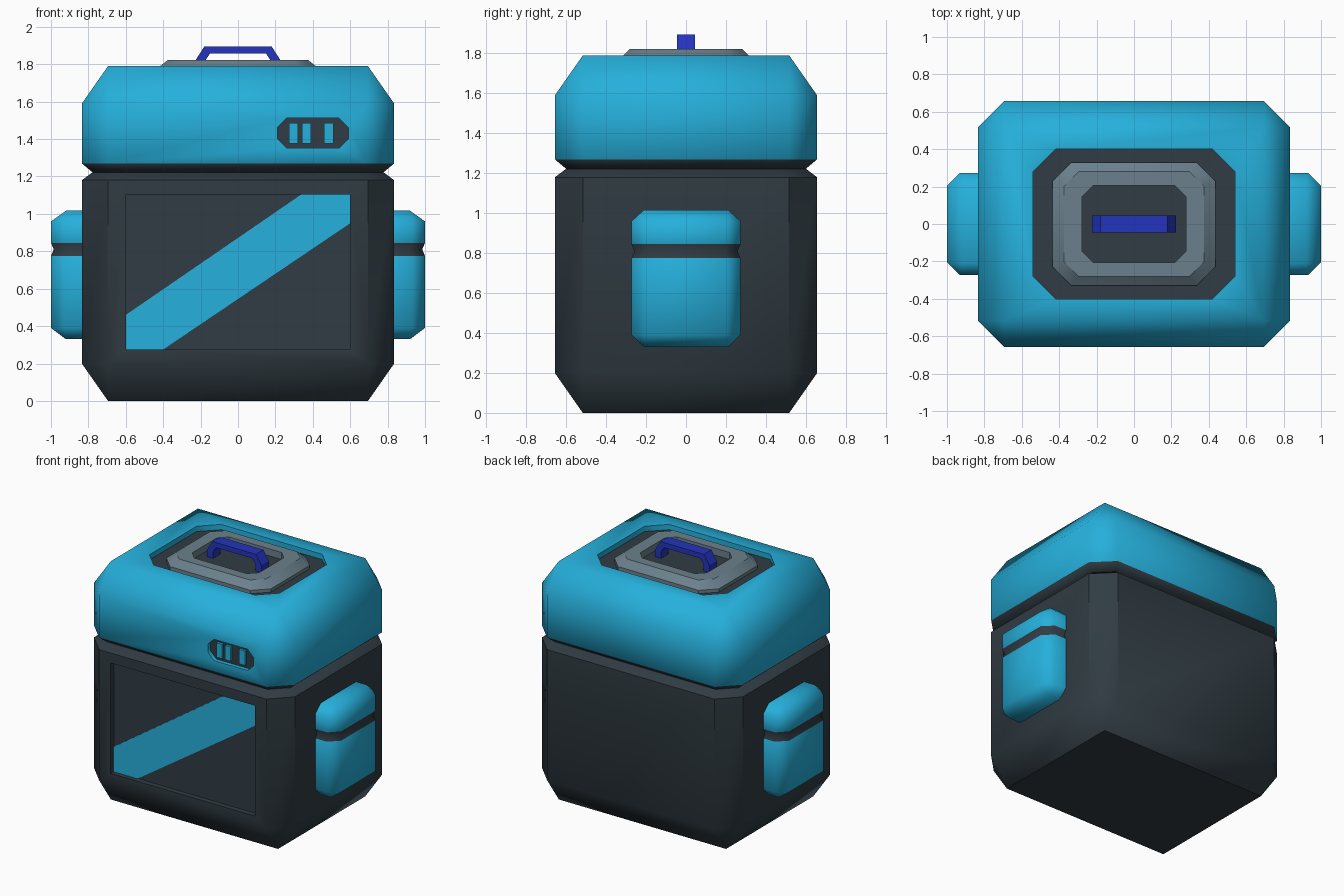
import bpy, bmesh, math

cube = bpy.data.objects.get("Cube")
if cube:
    bpy.data.objects.remove(cube, do_unlink=True)


def material(name, rgb):
    m = bpy.data.materials.new(name)
    m.use_nodes = True
    m.diffuse_color = (*rgb, 1)
    bsdf = next(n for n in m.node_tree.nodes if n.type == 'BSDF_PRINCIPLED')
    bsdf.inputs["Base Color"].default_value = (*rgb, 1)
    return m


teal = material("teal", (0.019, 0.434, 0.716))
charcoal = material("charcoal", (0.03, 0.045, 0.056))
grey = material("slate grey", (0.145, 0.216, 0.262))
blue = material("deep blue", (0.017, 0.034, 0.515))


def octagon(hx, hy, c):
    """Corner-cut rectangle, counter-clockwise."""
    return [(hx, c - hy), (hx, hy - c), (hx - c, hy), (c - hx, hy),
            (-hx, hy - c), (-hx, c - hy), (c - hx, -hy), (hx - c, -hy)]


def finish(name, bm, mats):
    bmesh.ops.remove_doubles(bm, verts=bm.verts[:], dist=0.0005)
    bmesh.ops.recalc_face_normals(bm, faces=bm.faces[:])
    mesh = bpy.data.meshes.new(name)
    bm.to_mesh(mesh)
    bm.free()
    for m in mats:
        mesh.materials.append(m)
    ob = bpy.data.objects.new(name, mesh)
    bpy.context.collection.objects.link(ob)
    return ob


def loft(name, rings, mats, bands=None, cap=0, x=0):
    """Stack of (half x, half y, corner cut, z) rings; bands give slots."""
    bm = bmesh.new()
    loops = [[bm.verts.new((px + x, py, z)) for px, py in octagon(hx, hy, c)]
             for hx, hy, c, z in rings]
    for k, (a, b) in enumerate(zip(loops, loops[1:])):
        for i in range(8):
            j = (i + 1) % 8
            f = bm.faces.new((a[i], a[j], b[j], b[i]))
            f.material_index = bands[k] if bands else 0
    bm.faces.new(loops[0][::-1]).material_index = bands[0] if bands else 0
    bm.faces.new(loops[-1]).material_index = cap
    return finish(name, bm, mats)


def prism(name, points, y0, y1, mats, cap=0):
    """Front profile of (x, z) points, extruded from y0 to y1."""
    bm = bmesh.new()
    a = [bm.verts.new((px, y0, pz)) for px, pz in points]
    b = [bm.verts.new((px, y1, pz)) for px, pz in points]
    bm.faces.new(a).material_index = cap
    bm.faces.new(b[::-1]).material_index = cap
    for i in range(len(a)):
        j = (i + 1) % len(a)
        bm.faces.new((a[i], b[i], b[j], a[j]))
    return finish(name, bm, mats)


def carve(ob, cutter):
    cutter.hide_render = True
    mod = ob.modifiers.new("recess", 'BOOLEAN')
    mod.operation = 'DIFFERENCE'
    mod.solver = 'EXACT'
    mod.object = cutter
    bpy.context.view_layer.objects.active = ob
    bpy.ops.object.modifier_apply(modifier=mod.name)
    bpy.data.objects.remove(cutter, do_unlink=True)


def smooth(ob, degrees=60):
    bpy.ops.object.select_all(action='DESELECT')
    ob.select_set(True)
    bpy.context.view_layer.objects.active = ob
    bpy.ops.object.shade_smooth_by_angle(angle=math.radians(degrees))


def box(x0, x1, z0, z1):
    return [(x0, z0), (x1, z0), (x1, z1), (x0, z1)]


HX, HY, CUT = 0.835, 0.657, 0.14

# Body with a recessed front panel
body = loft("body", [(HX - CUT, HY - CUT, 0, 0), (HX, HY, CUT, 0.2),
                     (HX, HY, CUT, 1.18), (HX - 0.06, HY - 0.06, 0.11, 1.225)],
            [charcoal])
carve(body, prism("panel_cutter", box(-0.6, 0.6, 0.275, 1.105),
                  -0.8, -HY + 0.04, [charcoal]))
smooth(body, 40)

# Diagonal stripe on the panel
prism("panel_stripe", [(-0.6, 0.275), (-0.4, 0.275), (0.6, 0.95),
                       (0.6, 1.105), (0.34, 1.105), (-0.6, 0.46)],
      -HY + 0.034, -HY + 0.042, [teal])

# Lid with a sunken top tray and a cut-in gauge
lid = loft("lid", [(HX - 0.06, HY - 0.06, 0.11, 1.22), (HX, HY, CUT, 1.27),
                   (HX, HY, CUT, 1.59), (HX - CUT, HY - CUT, 0, 1.79),
                   (0.54, 0.4, 0.12, 1.79), (0.54, 0.4, 0.12, 1.75)],
           [teal, charcoal], bands=[1, 0, 0, 0, 0], cap=1)
gauge = [(px + 0.4, pz + 1.432) for px, pz in octagon(0.19, 0.08, 0.05)]
carve(lid, prism("gauge_cutter", gauge, -0.8, -HY + 0.03,
                 [teal, charcoal], cap=1))
smooth(lid)

# Gauge bars
for n, (x0, x1) in enumerate([(0.272, 0.32), (0.343, 0.39), (0.46, 0.51)]):
    prism(f"gauge_bar_{n + 1}", box(x0, x1, 1.377, 1.485),
          -HY + 0.012, -HY + 0.035, [teal])

# Handle mount on the tray
mount = loft("handle_mount", [(0.435, 0.33, 0.1, 1.74), (0.435, 0.33, 0.1, 1.775),
                              (0.375, 0.28, 0.08, 1.823),
                              (0.278, 0.207, 0.06, 1.823),
                              (0.278, 0.207, 0.06, 1.77)],
             [grey, charcoal], cap=1)
smooth(mount, 30)

# Handle: half profile mirrored into an arch
half = [(0.225, 1.765), (0.225, 1.825), (0.18, 1.895)]
inner = [(0.15, 1.857), (0.175, 1.82), (0.175, 1.765)]
arch = half + [(-px, pz) for px, pz in reversed(half)]
arch += [(-px, pz) for px, pz in reversed(inner)] + inner
prism("handle", arch, -0.045, 0.045, [blue])

# Side pods with a dark seam
for side, sign in (("left", 1), ("right", -1)):
    pod = loft(f"{side}_pod", [(0.12, 0.21, 0, 0.33), (0.2, 0.273, 0.07, 0.39),
                               (0.2, 0.273, 0.07, 0.775),
                               (0.185, 0.258, 0.065, 0.81),
                               (0.2, 0.273, 0.07, 0.845),
                               (0.2, 0.273, 0.07, 0.96), (0.12, 0.21, 0, 1.017)],
               [teal, charcoal], bands=[0, 0, 1, 1, 0, 0], x=0.8 * sign)
    smooth(pod)
